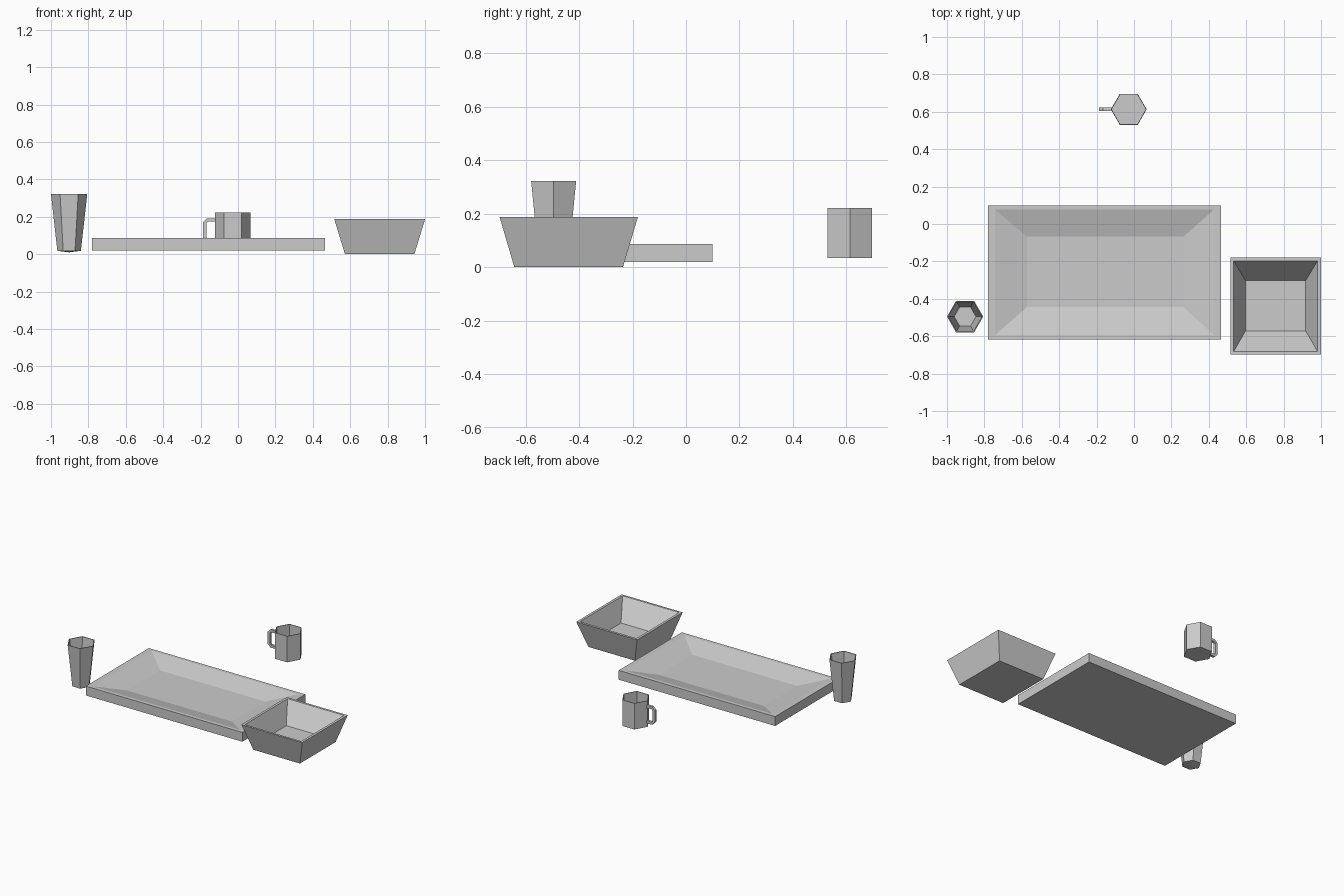
import bpy, math

if "Cube" in bpy.data.objects:
    bpy.data.objects.remove(bpy.data.objects["Cube"])


def loft(name, rings, tip=None):
    """Skin equal-sized rings from underside, up the outside, over the rim, down to the inner floor."""
    n = len(rings[0])
    verts = [p for ring in rings for p in ring]
    faces = []
    for k in range(len(rings) - 1):
        for i in range(n):
            j = (i + 1) % n
            faces.append((k * n + i, k * n + j, (k + 1) * n + j, (k + 1) * n + i))
    if tip:
        verts.append(tip)
        faces += [((i + 1) % n, i, len(verts) - 1) for i in range(n)]
    else:
        faces.append(tuple(reversed(range(n))))
    last = (len(rings) - 1) * n
    faces.append(tuple(range(last, last + n)))
    mesh = bpy.data.meshes.new(name)
    mesh.from_pydata(verts, [], faces)
    obj = bpy.data.objects.new(name, mesh)
    bpy.context.collection.objects.link(obj)
    return obj


def hexagon(x, y, r, z):
    return [(x + r * math.cos(math.radians(60 * i)),
             y + r * math.sin(math.radians(60 * i)), z) for i in range(6)]


def rect(x0, x1, y0, y1, z):
    return [(x0, y0, z), (x1, y0, z), (x1, y1, z), (x0, y1, z)]


# Serving tray: straight outside, shallow sloped recess
loft("tray", [
    rect(-0.78, 0.466, -0.617, 0.1, 0.02),
    rect(-0.78, 0.466, -0.617, 0.1, 0.087),
    rect(-0.743, 0.428, -0.593, 0.077, 0.087),
    rect(-0.573, 0.265, -0.445, -0.067, 0.045),
])

# Square flared bowl
loft("bowl", [
    rect(0.572, 0.943, -0.642, -0.236, 0.0),
    rect(0.515, 1.0, -0.697, -0.18, 0.187),
    rect(0.533, 0.982, -0.682, -0.197, 0.187),
    rect(0.596, 0.918, -0.572, -0.302, 0.05),
])

# Tapered six-sided tumbler with slightly pointed underside
cx, cy = -0.903, -0.495
loft("tumbler", [
    hexagon(cx, cy, 0.063, 0.018),
    hexagon(cx, cy, 0.097, 0.322),
    hexagon(cx, cy, 0.091, 0.322),
    hexagon(cx, cy, 0.058, 0.035),
], tip=(cx, cy, 0.01))

# Straight six-sided mug
mx, my = -0.028, 0.613
loft("mug", [
    hexagon(mx, my, 0.096, 0.034),
    hexagon(mx, my, 0.096, 0.222),
    hexagon(mx, my, 0.091, 0.222),
    hexagon(mx, my, 0.091, 0.045),
])

# Mug handle: bent flat strip with clipped corners
xi, xo, z0, z1, c, t = -0.119, -0.187, 0.063, 0.192, 0.022, 0.018
profile = [
    (xi, z1), (xo + c, z1), (xo, z1 - c), (xo, z0 + c), (xo + c, z0), (xi, z0),
    (xi, z0 + t), (xo + c + 0.005, z0 + t), (xo + t, z0 + c + 0.005),
    (xo + t, z1 - c - 0.005), (xo + c + 0.005, z1 - t), (xi, z1 - t),
]
n = len(profile)
half = n // 2
hw = 0.009
verts = [(x, my + s * hw, z) for s in (-1, 1) for x, z in profile]
faces = [(i, i + n, (i + 1) % n + n, (i + 1) % n) for i in range(n)]
for i in range(half - 1):
    quad = (i, i + 1, n - 2 - i, n - 1 - i)
    faces += [quad, tuple(v + n for v in reversed(quad))]
mesh = bpy.data.meshes.new("mug_handle")
mesh.from_pydata(verts, [], faces)
bpy.context.collection.objects.link(bpy.data.objects.new("mug_handle", mesh))
